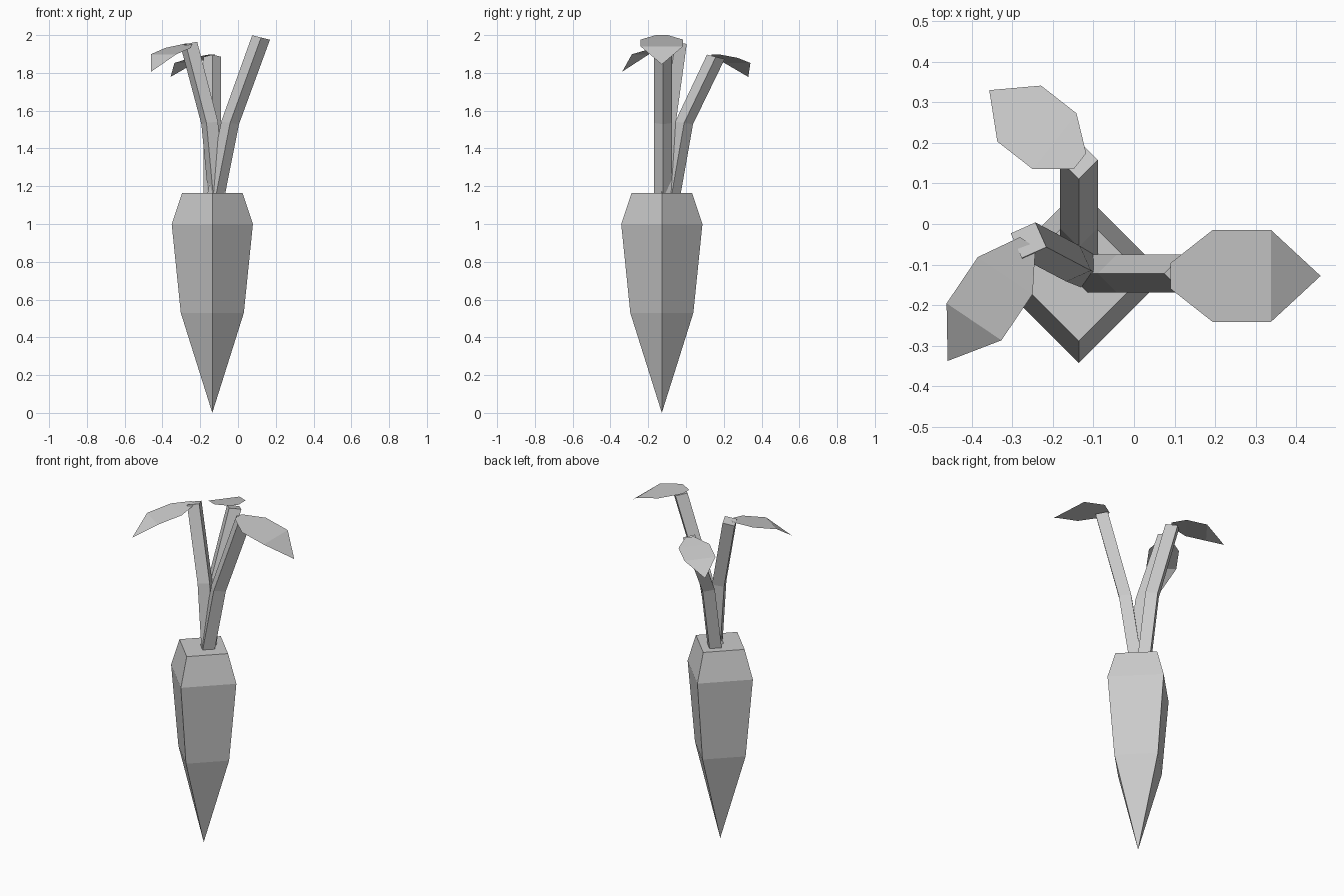
import bpy
import bmesh
from math import sin, cos, radians, pi
from mathutils import Vector

cube = bpy.data.objects.get("Cube")
if cube:
    bpy.data.objects.remove(cube, do_unlink=True)

grey = bpy.data.materials.new("plain_grey")
grey.use_nodes = True
COLOUR = (0.6, 0.6, 0.6, 1)
grey.diffuse_color = COLOUR
grey.node_tree.nodes["Principled BSDF"].inputs["Base Color"].default_value = COLOUR


def finish(name, bm, closed=True):
    """Turn a bmesh into a flat-shaded object in the scene."""
    if closed:
        bmesh.ops.recalc_face_normals(bm, faces=bm.faces)
    mesh = bpy.data.meshes.new(name)
    bm.to_mesh(mesh)
    bm.free()
    mesh.materials.append(grey)
    bpy.context.collection.objects.link(bpy.data.objects.new(name, mesh))


def diamond(bm, centre, radius, heading=0.0, slope=0.0):
    """Four-cornered ring, one corner along the heading, tilted down that way."""
    ring = []
    for i in range(4):
        a = i * pi / 2
        ring.append(bm.verts.new(Vector(centre) + radius * Vector(
            (cos(heading + a), sin(heading + a), -slope * cos(a)))))
    return ring


def bridge(bm, low, high):
    for i in range(4):
        j = (i + 1) % 4
        bm.faces.new((low[i], low[j], high[j], high[i]))


def make_root(x, y, profile):
    bm = bmesh.new()
    tip = bm.verts.new((x, y, 0))
    rings = [diamond(bm, (x, y, z), r) for r, z in profile]
    for i in range(4):
        bm.faces.new((tip, rings[0][(i + 1) % 4], rings[0][i]))
    for low, high in zip(rings, rings[1:]):
        bridge(bm, low, high)
    bm.faces.new(rings[-1])
    finish("root", bm)


def make_stem(name, heading, path):
    bm = bmesh.new()
    rings = [diamond(bm, p, 0.047, radians(heading), s)
             for p, s in zip(path, (0, 0.15, 0.25))]
    for low, high in zip(rings, rings[1:]):
        bridge(bm, low, high)
    bm.faces.new(rings[0])
    bm.faces.new(rings[-1])
    finish(name, bm)


# Leaf outline as fractions: distance along, half width, droop
LEAF = ((0, 0.14, 0), (0.28, 0.5, 0.065), (0.67, 0.5, 0.16))
DROOP = 0.42


def make_leaf(name, base, heading, length, width):
    bm = bmesh.new()
    a = radians(heading)
    along, side = Vector((cos(a), sin(a), 0)), Vector((-sin(a), cos(a), 0))
    pairs = []
    for t, w, drop in LEAF:
        mid = Vector(base) + length * (t * along - Vector((0, 0, drop)))
        pairs.append([bm.verts.new(mid + k * w * width * side) for k in (1, -1)])
    tip = bm.verts.new(Vector(base) + length * (along - Vector((0, 0, DROOP))))
    for (l0, r0), (l1, r1) in zip(pairs, pairs[1:]):
        bm.faces.new((l0, r0, r1, l1))
    bm.faces.new((*pairs[-1], tip))
    finish(name, bm, closed=False)


# Tapered root
make_root(-0.136, -0.128, ((0.167, 0.53), (0.215, 1.0), (0.16, 1.165)))

# Bent stems
make_stem("left_stem", 0,
          ((-0.115, -0.122, 1.16), (-0.042, -0.122, 1.535), (0.122, -0.122, 1.987)))
make_stem("back_stem", 90,
          ((-0.136, -0.075, 1.16), (-0.136, -0.01, 1.535), (-0.136, 0.158, 1.885)))
make_stem("right_stem", 159,
          ((-0.115, -0.112, 1.16), (-0.15, -0.098, 1.535), (-0.26, -0.04, 1.953)))

# Drooping leaves
make_leaf("left_leaf", (0.09, -0.128, 2.0), 0, 0.37, 0.226)
make_leaf("back_leaf", (-0.133, 0.155, 1.898), 142, 0.284, 0.175)
make_leaf("right_leaf", (-0.262, -0.045, 1.955), 236, 0.353, 0.163)
